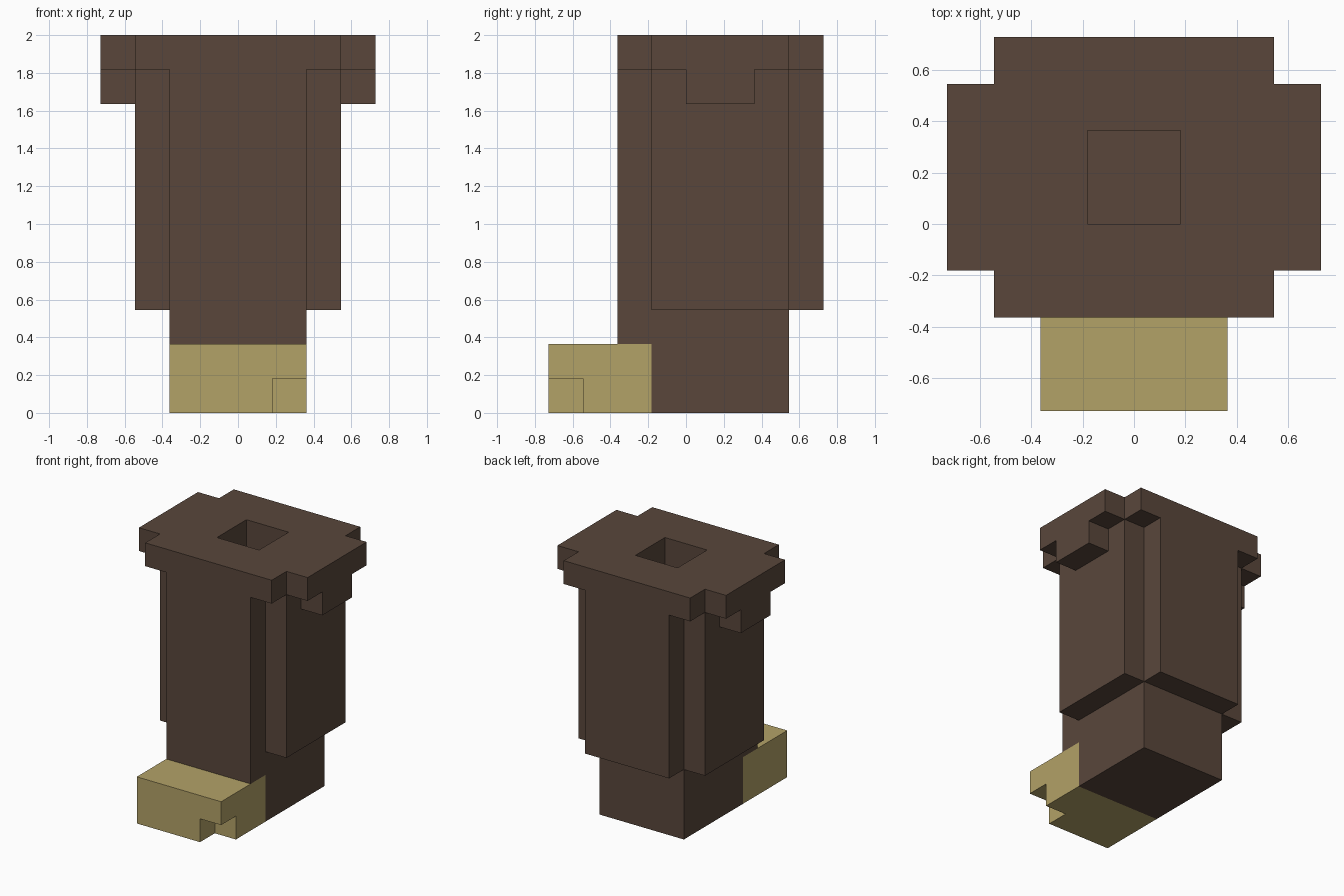
import bpy, bmesh

if "Cube" in bpy.data.objects:
    bpy.data.objects.remove(bpy.data.objects["Cube"])

U = 2 / 11  # block size; all dimensions below are in blocks


def material(name, rgb):
    m = bpy.data.materials.new(name)
    m.diffuse_color = (*rgb, 1)
    m.use_nodes = True
    m.node_tree.nodes["Principled BSDF"].inputs["Base Color"].default_value = m.diffuse_color
    return m


brown = material("dark_brown", (0.1, 0.062, 0.044))
sand = material("sand_yellow", (0.45, 0.36, 0.137))


def prism(name, outline, z0, z1, mat):
    """Extrude a plan outline (counter-clockwise) from z0 to z1."""
    bm = bmesh.new()
    base = bm.faces.new([bm.verts.new((x * U, y * U, z0 * U)) for x, y in outline])
    top = bmesh.ops.extrude_face_region(bm, geom=[base], use_keep_orig=True)
    verts = [g for g in top["geom"] if isinstance(g, bmesh.types.BMVert)]
    bmesh.ops.translate(bm, vec=(0, 0, (z1 - z0) * U), verts=verts)
    bmesh.ops.recalc_face_normals(bm, faces=bm.faces)
    mesh = bpy.data.meshes.new(name)
    bm.to_mesh(mesh)
    bm.free()
    mesh.materials.append(mat)
    ob = bpy.data.objects.new(name, mesh)
    bpy.context.collection.objects.link(ob)
    return ob


def rect(x0, x1, y0, y1):
    return [(x0, y0), (x1, y0), (x1, y1), (x0, y1)]


def plus(half, inner, y0, y1):
    """Rectangle with a one-block step at each corner."""
    a, b = y0 + 1, y1 - 1
    return [(-inner, y0), (inner, y0), (inner, a), (half, a), (half, b), (inner, b),
            (inner, y1), (-inner, y1), (-inner, b), (-half, b), (-half, a), (-inner, a)]


def cut(ob, cutter):
    mod = ob.modifiers.new("cut", 'BOOLEAN')
    mod.operation = 'DIFFERENCE'
    mod.solver = 'EXACT'
    mod.object = cutter
    cutter.hide_render = True
    cutter.hide_set(True)


# Leg: ankle, front tongue above the toe, stepped shaft and wide rim
ankle = prism("ankle", rect(-2, 2, -1, 3), 0, 3, brown)
prism("tongue", rect(-2, 2, -2, -1), 2, 3, brown)
shaft = prism("shaft", plus(3, 2, -2, 4), 3, 10, brown)
rim = prism("rim", plus(4, 3, -2, 4), 10, 11, brown)

# Tabs hanging under the rim on both sides
for side, x in (("right", 3), ("left", -4)):
    prism(side + "_tab", rect(x, x + 1, 0, 2), 9, 10, brown)

# Square opening down the middle
hole = prism("opening_cutter", rect(-1, 1, 0, 2), 2, 12, brown)
for part in (ankle, shaft, rim):
    cut(part, hole)

# Toe with a notch in its lower right front corner
toe = prism("toe", rect(-2, 2, -4, -1), 0, 2, sand)
notch = prism("notch_cutter", rect(1, 3, -5, -3), -1, 1, sand)
cut(toe, notch)
